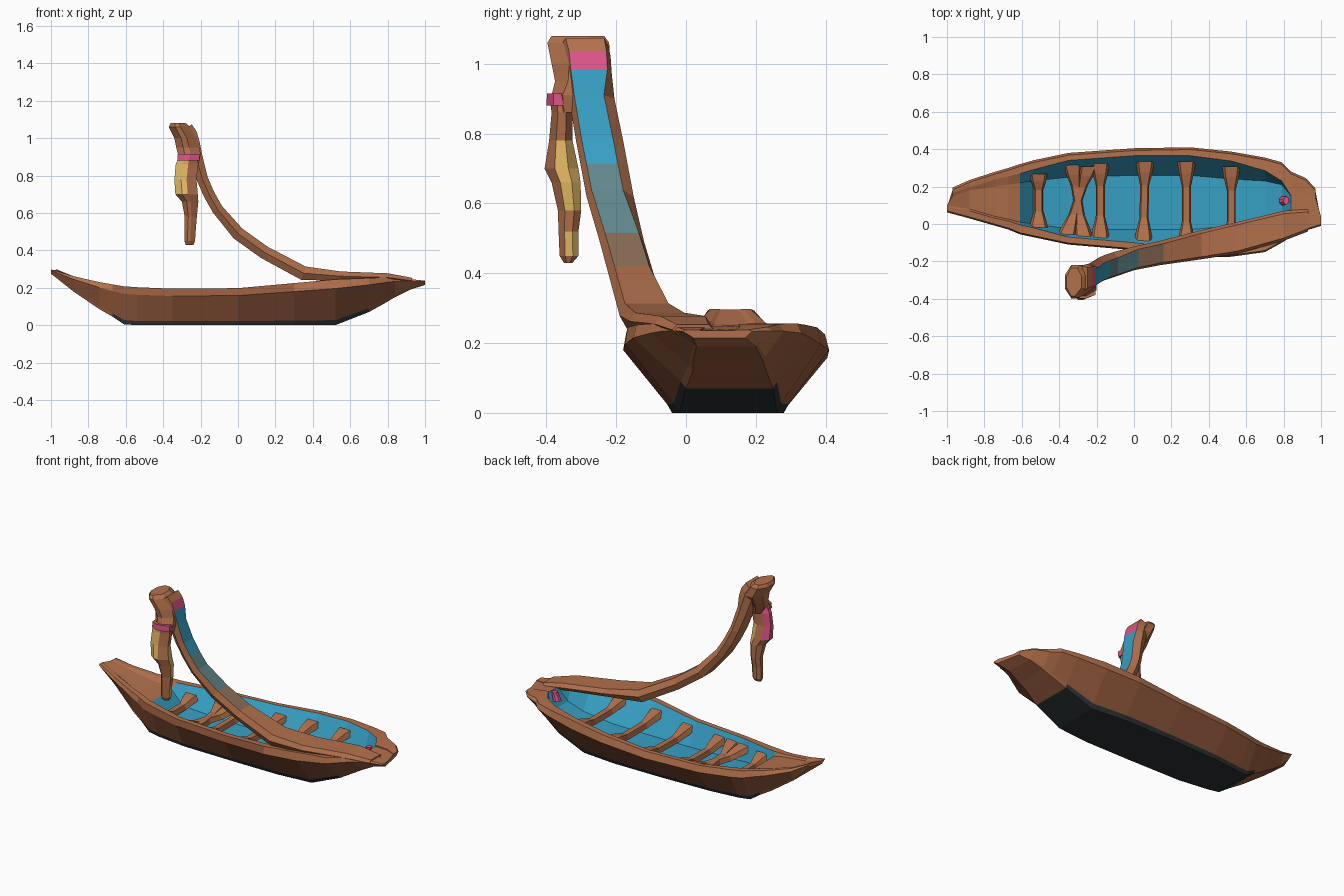
import bpy, bmesh, math
from mathutils import Vector

if "Cube" in bpy.data.objects:
    bpy.data.objects.remove(bpy.data.objects["Cube"])

# Flat colours
COLORS = {
    "wood brown": (0.45, 0.165, 0.072),
    "dark wood": (0.31, 0.107, 0.048),
    "water blue": (0.038, 0.35, 0.55),
    "keel black": (0.024, 0.031, 0.034),
    "straw yellow": (0.77, 0.49, 0.13),
    "flower pink": (0.74, 0.09, 0.25),
    "grey teal": (0.12, 0.24, 0.26),
    "faded wood": (0.27, 0.16, 0.10),
}
MATS, INDEX = [], {}
for n, c in COLORS.items():
    m = bpy.data.materials.new(n)
    m.diffuse_color = (*c, 1)
    m.use_nodes = True
    m.node_tree.nodes["Principled BSDF"].inputs["Base Color"].default_value = m.diffuse_color
    INDEX[n] = len(MATS)
    MATS.append(m)


def loft(name, rings, rule):
    """Skin closed rings, cap the ends; rule(i, j, centre, normal) -> colour name."""
    bm = bmesh.new()
    rows = [[bm.verts.new(p) for p in r] for r in rings]
    n = len(rows[0])
    tagged = []
    for i in range(len(rows) - 1):
        for j in range(n):
            k = (j + 1) % n
            f = bm.faces.new((rows[i][j], rows[i][k], rows[i + 1][k], rows[i + 1][j]))
            tagged.append((f, i, j))
    tagged.append((bm.faces.new(rows[0]), 0, -1))
    tagged.append((bm.faces.new(rows[-1]), len(rows) - 2, -1))
    bmesh.ops.recalc_face_normals(bm, faces=bm.faces[:])
    bm.normal_update()
    for f, i, j in tagged:
        f.material_index = INDEX[rule(i, j, f.calc_center_median(), f.normal)]
    me = bpy.data.meshes.new(name)
    bm.to_mesh(me)
    bm.free()
    for m in MATS:
        me.materials.append(m)
    ob = bpy.data.objects.new(name, me)
    bpy.context.collection.objects.link(ob)
    return ob


# Hull: x, front y, back y, rim z, keel z, keel front y, keel back y, floor z, rim width
HULL = [
    (-1.00, .062, .195, .298, .275, .09, .17, .296, .02),
    (-.88, .03, .235, .262, .18, .07, .20, .255, .03),
    (-.74, -.01, .28, .23, .085, .03, .22, .22, .03),
    (-.67, -.03, .30, .218, .045, .015, .23, .205, .035),
    (-.61, -.055, .32, .208, .005, .0, .24, .185, .04),
    (-.54, -.07, .34, .203, 0, -.01, .25, .10, .04),
    (-.35, -.11, .38, .195, 0, -.035, .27, .075, .03),
    (0, -.14, .405, .198, 0, -.04, .28, .065, .03),
    (.30, -.18, .41, .225, 0, -.04, .28, .065, .035),
    (.52, -.175, .387, .245, 0, -.02, .26, .08, .04),
    (.70, -.15, .355, .252, .07, .0, .25, .115, .06),
    (.79, -.10, .33, .256, .12, .02, .23, .16, .09),
    (.84, -.07, .28, .255, .15, .02, .22, .247, .12),
    (.92, -.035, .245, .246, .19, .03, .20, .241, .08),
    (1.00, -.01, .19, .238, .215, .02, .17, .236, .04),
]


def hull_ring(x, y0, y1, zr, zb, b0, b1, zf, w):
    zc, zw = zb + .8 * (zr - zb), zb + .11 * (zr - zb)
    xb = x * .97 if abs(x) > .99 else x
    i0, i1 = y0 + w + .01, y1 - w - .01
    # the floor stays inside the sloping sides
    f0, f1 = max(i0, b0 + .01), min(i1, b1 - .02)
    return [(x, y0 + .008, zr), (x, y0, zc), (x, b0 + .1 * (y0 - b0), zw), (x, b0, zb),
            (xb, b1, zb), (xb, b1 + .1 * (y1 - b1), zw), (xb, y1, zc), (xb, y1 - .012, zr),
            (xb, i1, zr), (xb, f1, zf), (x, f0, zf), (x, i0, zr)]


def hull_rule(i, j, c, n):
    if j in (2, 3, 4) and -.70 < c.x < .70:
        return "keel black"
    if j in (8, 9, 10) and -.60 < c.x < .82:
        return "water blue"
    return "dark wood" if 0 <= j <= 5 and c.z < .2 else "wood brown"


loft("hull", [hull_ring(*s) for s in HULL], hull_rule)


def hull_at(x):
    for a, b in zip(HULL, HULL[1:]):
        if a[0] <= x <= b[0]:
            t = (x - a[0]) / (b[0] - a[0])
            return [p + t * (q - p) for p, q in zip(a, b)]


# Cross ribs inside the hull, flaring where they meet the sides
for k, (x, lean) in enumerate([(-.51, 0), (-.36, .12), (-.27, -.06), (-.18, 0), (.05, .01), (.28, 0), (.52, 0)]):
    _, y0, y1, zr, _, _, _, zf, w = hull_at(x)
    ya, yb = y0 + w + .02, y1 - w - .04
    rings = []
    for t, hw, up in ((0, .05, .035), (.14, .04, .02), (.3, .024, 0), (.7, .024, 0), (.86, .04, .02), (1, .05, .03)):
        y, cx, zt = ya + t * (yb - ya), x + lean * t, zr - .065 + up
        rings.append([(cx - hw, y, zt - .03), (cx + hw, y, zt - .03),
                      (cx + hw * .7, y, zt), (cx - hw * .7, y, zt)])
    loft(f"rib_{k + 1}", rings, lambda i, j, c, n: "wood brown")

# Long arm: lies on the front rim, then sweeps up: x, z, front y, back y, thickness
ARM = [
    (.93, .238, -.04, .08, .03), (.80, .255, -.09, .07, .045), (.55, .262, -.16, .01, .05),
    (.35, .278, -.19, -.035, .075), (.14, .39, -.22, -.09, .07), (0, .49, -.247, -.12, .07),
    (-.11, .62, -.285, -.15, .06), (-.155, .70, -.30, -.165, .06), (-.19, .78, -.315, -.18, .06),
    (-.225, .90, -.335, -.205, .07), (-.245, .975, -.345, -.213, .08), (-.258, 1.02, -.35, -.216, .08),
    (-.28, 1.05, -.36, -.222, .08),
]
rings = []
for i, (x, z, y0, y1, t) in enumerate(ARM):
    a, b = ARM[max(i - 1, 0)], ARM[min(i + 1, len(ARM) - 1)]
    d = Vector((b[0] - a[0], b[1] - a[1])).normalized() * t / 2
    nx, nz = d.y, -d.x
    e = .015 if z < .6 else .03 if z < .95 else .012
    rings.append([(x + nx, y0 + .015, z + nz), (x + nx, y1 - e, z + nz), (x, y1, z),
                  (x - nx, y1 - .02, z - nz), (x - nx, y0 + .02, z - nz), (x, y0, z)])


def arm_rule(i, j, c, n):
    if j == 0:
        return ("flower pink" if i == 10 else "water blue" if i in (7, 8, 9)
                else "grey teal" if i in (5, 6) else "faded wood" if i == 4 else "wood brown")
    return "wood brown"


loft("curved_arm", rings, arm_rule)


def box_ring(z, x0, x1, y0, y1):
    """Eight-sided ring filling a rectangle at height z."""
    cx, cy, hx, hy = (x0 + x1) / 2, (y0 + y1) / 2, (x1 - x0) / 2, (y1 - y0) / 2
    r = [(1, .4), (.4, 1), (-.4, 1), (-1, .4), (-1, -.4), (-.4, -1), (.1, -1), (1, -.4)]
    return [(cx + a * hx, cy + b * hy, z) for a, b in r]


# Arm head
HEAD = [(1.08, -.36, -.28, -.385, -.235), (1.06, -.37, -.255, -.397, -.22),
        (1.0, -.34, -.22, -.385, -.218), (.95, -.33, -.205, -.375, -.25),
        (.91, -.32, -.20, -.385, -.28), (.86, -.29, -.21, -.37, -.30)]
loft("arm_head", [box_ring(*h) for h in HEAD], lambda i, j, c, n: "wood brown")

# Pink tie around the front of the neck of the hanging bundle
loft("neck_tie", [box_ring(.915, -.322, -.205, -.398, -.335), box_ring(.88, -.325, -.205, -.40, -.33)],
     lambda i, j, c, n: "flower pink" if j >= 4 else "wood brown")

# Hanging bundle below the head
BUNDLE = [(.90, -.315, -.215, -.39, -.325), (.86, -.333, -.212, -.385, -.325),
          (.78, -.34, -.222, -.392, -.325), (.70, -.335, -.215, -.405, -.308),
          (.66, -.30, -.212, -.385, -.302), (.58, -.285, -.22, -.367, -.30),
          (.52, -.287, -.225, -.365, -.308), (.45, -.287, -.23, -.362, -.308),
          (.43, -.28, -.238, -.35, -.325)]


def bundle_rule(i, j, c, n):
    if c.z > .685:
        if j in (2, 3):
            return "flower pink"
        if j in (4, 5) or (j in (7, 0) and c.z < .8):
            return "straw yellow"
    elif j in (7, 0) and (c.z > .58 or .44 < c.z < .52):
        return "straw yellow"
    return "wood brown"


loft("hanging_bundle", [box_ring(*b) for b in BUNDLE], bundle_rule)

# Small pink knob at the inner end of the hull
loft("end_knob", [box_ring(.20, .775, .82, .10, .15), box_ring(.25, .80, .83, .105, .145)],
     lambda i, j, c, n: "flower pink")
